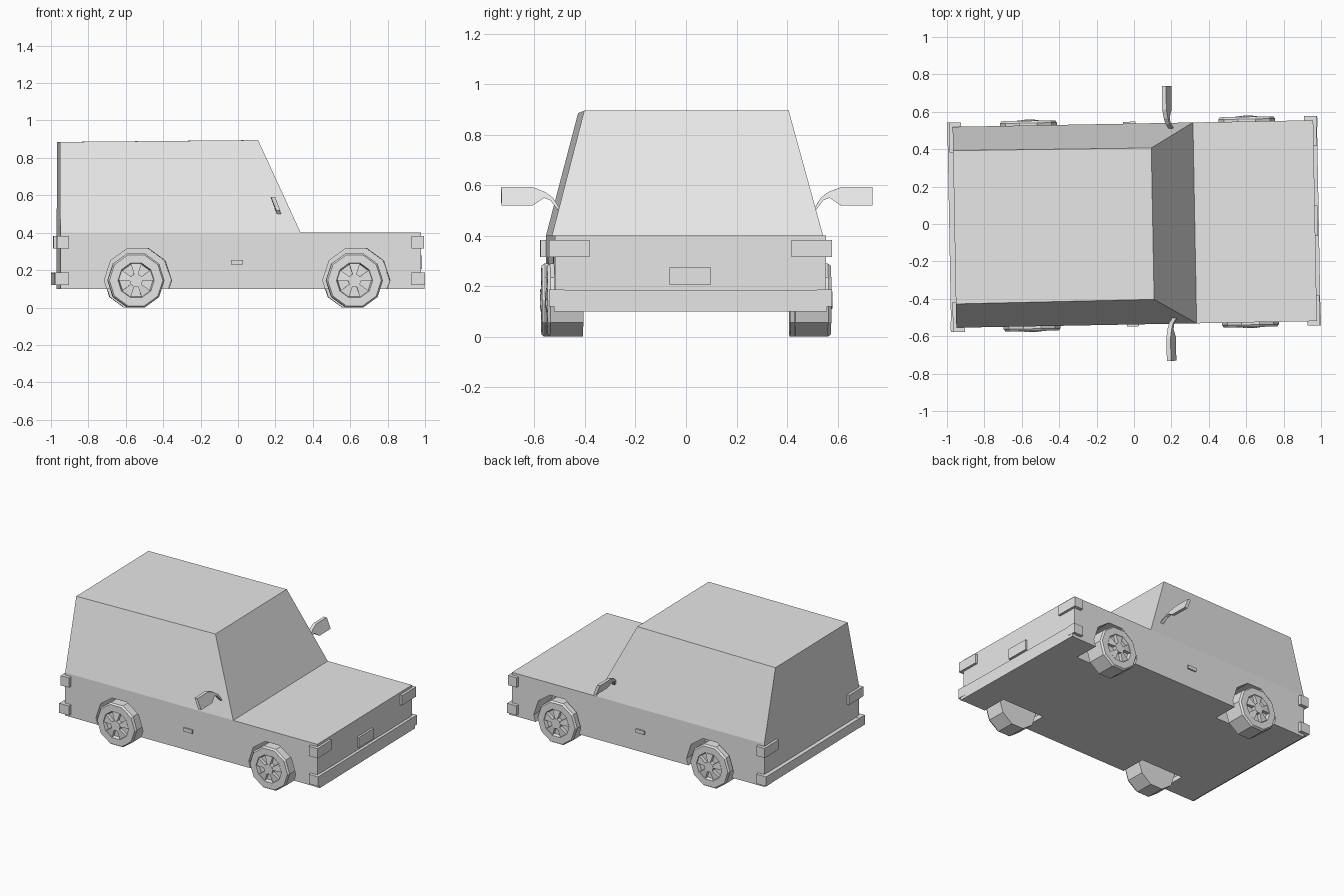
import bpy, bmesh, math
from mathutils import Matrix, Vector

if "Cube" in bpy.data.objects:
    bpy.data.objects.remove(bpy.data.objects["Cube"])

YAW = Matrix.Rotation(math.radians(1.05), 4, "Z")
HALF_W = 0.537
AXLES = {"front": 0.613, "rear": -0.555}
AXLE_Z = 0.145

grey = bpy.data.materials.new("plain_grey")
grey.use_nodes = True
grey.diffuse_color = (0.8, 0.8, 0.8, 1)
grey.node_tree.nodes["Principled BSDF"].inputs["Base Color"].default_value = (0.8, 0.8, 0.8, 1)


def finish(name, bm):
    bmesh.ops.recalc_face_normals(bm, faces=bm.faces[:])
    mesh = bpy.data.meshes.new(name)
    bm.to_mesh(mesh)
    bm.free()
    mesh.materials.append(grey)
    obj = bpy.data.objects.new(name, mesh)
    bpy.context.collection.objects.link(obj)
    obj.matrix_world = YAW
    return obj


def add_prism(bm, lower, upper):
    """Closed solid between two matching outlines."""
    a = [bm.verts.new(p) for p in lower]
    b = [bm.verts.new(p) for p in upper]
    bm.faces.new(a[::-1])
    bm.faces.new(b)
    for i in range(len(a)):
        j = (i + 1) % len(a)
        bm.faces.new((a[i], a[j], b[j], b[i]))


def add_box(bm, x, y, z):
    rect = [(x[0], y[0]), (x[1], y[0]), (x[1], y[1]), (x[0], y[1])]
    add_prism(bm, [(*p, z[0]) for p in rect], [(*p, z[1]) for p in rect])


def box(name, x, y, z):
    bm = bmesh.new()
    add_box(bm, x, y, z)
    return finish(name, bm)


def ring(r, y, cx, n=10):
    """Flat-topped polygon around an axle."""
    steps = [math.tau * i / n for i in range(n)]
    return [Vector((cx + r * math.cos(a), y, AXLE_Z + r * math.sin(a))) for a in steps]


# Lower body with four wheel wells
body = box("lower_body", (-0.96, 0.968), (-HALF_W, HALF_W), (0.1, 0.4))
bm = bmesh.new()
for cx in AXLES.values():
    for s in (-1, 1):
        add_prism(bm, ring(0.18, s * 0.355, cx + 0.01), ring(0.18, s * 0.7, cx + 0.01))
cutter = finish("wheel_well_cutter", bm)
cutter.hide_render = True
mod = body.modifiers.new("wheel_wells", "BOOLEAN")
mod.operation = "DIFFERENCE"
mod.solver = "EXACT"
mod.object = cutter
bpy.context.view_layer.objects.active = body
bpy.ops.object.modifier_apply(modifier=mod.name)
bpy.data.objects.remove(cutter)

# Tapered cabin with a sloped windscreen
bm = bmesh.new()
base = [(-0.96, -HALF_W, 0.4), (0.325, -HALF_W, 0.4), (0.325, HALF_W, 0.4), (-0.96, HALF_W, 0.4)]
roof = [(-0.96, -0.41, 0.885), (0.1, -0.405, 0.895), (0.1, 0.405, 0.895), (-0.96, 0.41, 0.885)]
add_prism(bm, base, roof)
finish("cabin", bm)


# Wheels: ten-sided tyre with a dished rim, wedge spokes and a raised hub
def wheel(name, cx, s):
    bm = bmesh.new()
    profile = [(0.152, 0.42), (0.152, 0.55), (0.143, 0.562), (0.097, 0.562), (0.09, 0.54)]
    loops = [[bm.verts.new(p) for p in ring(r, s * y, cx)] for r, y in profile]
    for a, b in zip(loops, loops[1:]):
        for i in range(10):
            j = (i + 1) % 10
            bm.faces.new((a[i], a[j], b[j], b[i]))
    bm.faces.new(loops[0])
    bm.faces.new(loops[-1])
    add_prism(bm, ring(0.035, s * 0.53, cx), ring(0.035, s * 0.568, cx))
    outer_back, outer = ring(0.094, s * 0.535, cx), ring(0.094, s * 0.56, cx)
    inner_back, inner = ring(0.034, s * 0.535, cx), ring(0.034, s * 0.566, cx)
    for i in range(0, 10, 2):
        j = i + 1
        add_prism(bm, [inner_back[i], outer_back[i], outer_back[j], inner_back[j]],
                  [inner[i], outer[i], outer[j], inner[j]])
    finish(name, bm)


# Wing mirror: curved arm and housing, leaning back with height
def mirror(name, s):
    outline = [(0.5, 0.5), (0.53, 0.55), (0.56, 0.573), (0.61, 0.592), (0.735, 0.592),
               (0.735, 0.52), (0.61, 0.52), (0.565, 0.55), (0.54, 0.54), (0.51, 0.5)]

    def side(dx):
        return [(0.19 + dx - 0.4 * (z - 0.55), s * y, z) for y, z in outline]

    bm = bmesh.new()
    add_prism(bm, side(-0.011), side(0.011))
    finish(name, bm)


def span(s, a, b):
    return tuple(sorted((s * a, s * b)))


for side_name, s in (("right", -1), ("left", 1)):
    for end, cx in AXLES.items():
        wheel(f"{side_name}_{end}_wheel", cx, s)
    mirror(f"{side_name}_wing_mirror", s)
    box(f"{side_name}_door_handle", (-0.048, 0.018), span(s, 0.53, 0.547), (0.23, 0.255))
    # Lamps and bumper ends wrap around each corner
    for end, lamp_x, bumper_x in (("front", (0.918, 0.985), (0.918, 0.99)),
                                  ("rear", (-0.978, -0.915), (-0.99, -0.915))):
        box(f"{side_name}_{end}_lamp", lamp_x, span(s, 0.4, 0.56), (0.315, 0.383))
        box(f"{side_name}_{end}_bumper_end", bumper_x, span(s, 0.5, 0.56), (0.12, 0.187))

# Bumper bars and number plate
box("front_bumper", (0.96, 0.988), (-0.54, 0.54), (0.1, 0.185))
box("rear_bumper", (-0.988, -0.95), (-0.54, 0.54), (0.12, 0.185))
box("front_plate", (0.96, 0.982), (-0.083, 0.08), (0.205, 0.277))
